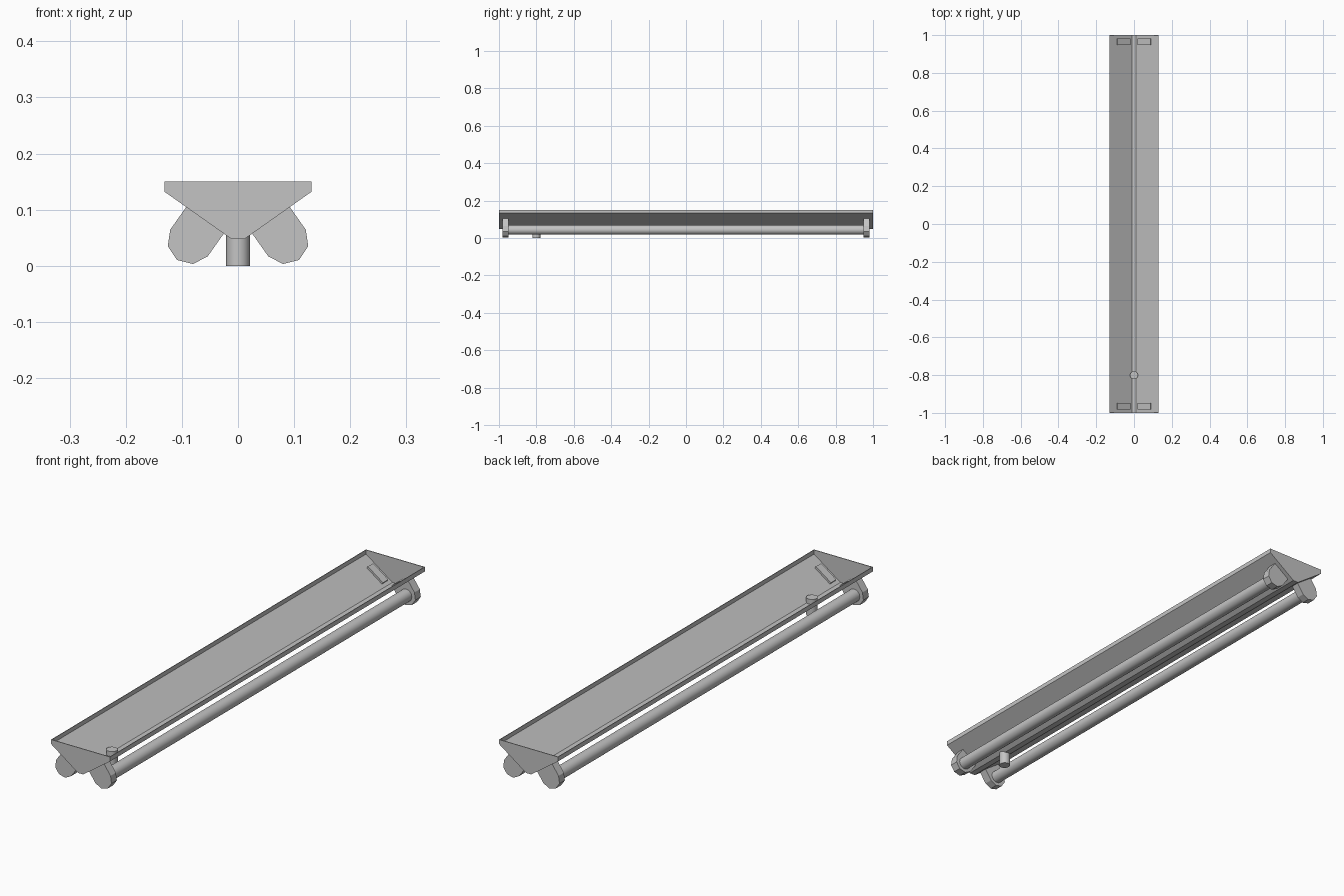
import bpy
import bmesh
from mathutils import Vector

cube = bpy.data.objects.get("Cube")
if cube:
    bpy.data.objects.remove(cube, do_unlink=True)

grey = bpy.data.materials.new("painted grey metal")
grey.use_nodes = True
colour = (0.55, 0.55, 0.55, 1)
grey.diffuse_color = colour
grey.node_tree.nodes["Principled BSDF"].inputs["Base Color"].default_value = colour


def prism(name, profile, y0, y1):
    """Extrude a closed x-z profile along y."""
    bm = bmesh.new()
    face = bm.faces.new([bm.verts.new((x, y0, z)) for x, z in profile])
    ext = bmesh.ops.extrude_face_region(bm, geom=[face])
    moved = [v for v in ext["geom"] if isinstance(v, bmesh.types.BMVert)]
    bmesh.ops.translate(bm, verts=moved, vec=(0, y1 - y0, 0))
    bmesh.ops.recalc_face_normals(bm, faces=bm.faces)
    mesh = bpy.data.meshes.new(name)
    bm.to_mesh(mesh)
    bm.free()
    mesh.materials.append(grey)
    obj = bpy.data.objects.new(name, mesh)
    bpy.context.collection.objects.link(obj)
    return obj


def cylinder(name, radius, length, centre, rotation=(0, 0, 0)):
    bpy.ops.mesh.primitive_cylinder_add(vertices=32, radius=radius, depth=length,
                                        location=centre, rotation=rotation)
    obj = bpy.context.object
    obj.name = name
    obj.data.materials.append(grey)
    bpy.ops.object.shade_smooth_by_angle()


# Folded sheet trough, open at the top
right_half = [(0.012, 0.048), (0.131, 0.132), (0.131, 0.15)]
outer = [(-x, z) for x, z in reversed(right_half)] + right_half
inner_half = [(0.0113, 0.0505), (0.1285, 0.1333), (0.1285, 0.15)]
inner = [(-x, z) for x, z in reversed(inner_half)] + inner_half
prism("trough_sheet", outer + inner[::-1], -0.998, 0.998)

# Flat plates closing both ends
for end, side in (("front", -1), ("back", 1)):
    prism(end + "_end_plate", outer, side * 1.0, side * 0.997)

# Lamp holders: u runs along the sloped sheet, v away from it
base = Vector((0.0585, 0.0815))
along = Vector((0.817, 0.577))
away = Vector((0.577, -0.817))
holder_half = [(0.041, -0.01), (0.041, 0.05), (0.0275, 0.0765)]
holder = holder_half + [(0, 0.087)] + [(-u, v) for u, v in reversed(holder_half)]
points = [base + along * u + away * v for u, v in holder]

for side, sx in (("left", 1), ("right", -1)):
    for end, sy in (("front", -1), ("back", 1)):
        prism(f"{side}_{end}_lamp_holder", [(sx * p.x, p.y) for p in points],
              sy * 0.982, sy * 0.948)
    # Fluorescent tube between the holders
    cylinder(side + "_tube", 0.025, 1.91, (sx * 0.084, 0, 0.043), (1.5708, 0, 0))

# Round starter through the trough floor
cylinder("starter", 0.021, 0.07, (0, -0.8, 0.035))
